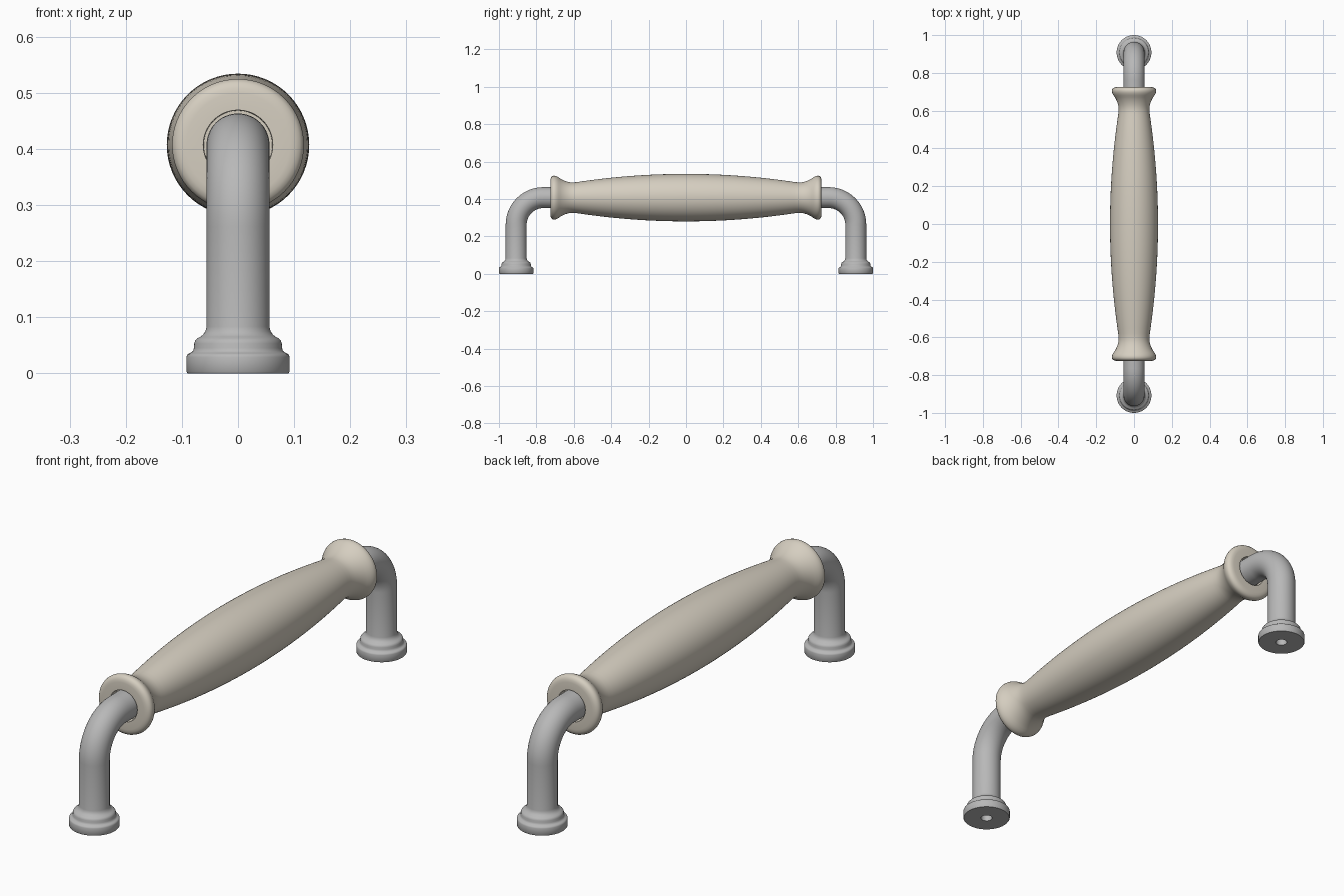
import bpy, bmesh, math
from mathutils import Vector

if "Cube" in bpy.data.objects:
    bpy.data.objects.remove(bpy.data.objects["Cube"])

SEG = 64
AXIS_Z = 0.407      # height of the grip axis
LEG_Y = 0.908       # distance of each leg from the middle
ROD_R = 0.056
BEND_R = 0.145


def material(name, rgb):
    m = bpy.data.materials.new(name)
    m.diffuse_color = (*rgb, 1)
    m.use_nodes = True
    m.node_tree.nodes["Principled BSDF"].inputs["Base Color"].default_value = m.diffuse_color
    return m


metal = material("grey metal", (0.48, 0.48, 0.48))
cream = material("cream ceramic", (0.67, 0.62, 0.53))


def sweep(name, rings, mat):
    """Skin circles given as (y, z, tilt angle, radius); they lie across the YZ path."""
    bm = bmesh.new()
    loops = []
    for y, z, tilt, r in rings:
        side = Vector((0, math.cos(tilt), math.sin(tilt)))
        loops.append([bm.verts.new(Vector((0, y, z))
                      + Vector((1, 0, 0)) * r * math.cos(a) + side * r * math.sin(a))
                      for a in (2 * math.pi * i / SEG for i in range(SEG))])
    for a, b in zip(loops, loops[1:]):
        for i in range(SEG):
            j = (i + 1) % SEG
            bm.faces.new((a[i], a[j], b[j], b[i]))
    bm.faces.new(loops[0])
    bm.faces.new(loops[-1])
    bmesh.ops.recalc_face_normals(bm, faces=bm.faces)
    me = bpy.data.meshes.new(name)
    bm.to_mesh(me)
    bm.free()
    me.materials.append(mat)
    ob = bpy.data.objects.new(name, me)
    bpy.context.collection.objects.link(ob)
    bpy.ops.object.select_all(action='DESELECT')
    ob.select_set(True)
    bpy.context.view_layer.objects.active = ob
    bpy.ops.object.shade_smooth_by_angle(angle=math.radians(40))
    return ob


# Stepped foot with a screw hole below: (radius, height)
foot = [(0.022, 0.09), (0.022, 0.0), (0.090, 0.0), (0.092, 0.003), (0.092, 0.029),
        (0.0905, 0.033), (0.087, 0.0355), (0.083, 0.037), (0.080, 0.040),
        (0.0785, 0.045), (0.078, 0.053), (0.0765, 0.058), (0.073, 0.062),
        (0.067, 0.065), (0.062, 0.069), (0.058, 0.075), (ROD_R, 0.083)]

# Legs: foot, upright, quarter bend, then a short run into the grip
for s, label in ((-1, "front"), (1, "back")):
    rings = [(s * LEG_Y, z, 0, r) for r, z in foot]
    for i in range(17):
        a = math.pi / 2 * i / 16
        rings.append((s * (LEG_Y - BEND_R + BEND_R * math.cos(a)),
                      AXIS_Z - BEND_R + BEND_R * math.sin(a), s * a, ROD_R))
    rings.append((s * 0.66, AXIS_Z, s * math.pi / 2, ROD_R))
    sweep(label + "_leg", rings, metal)

# Grip: barrel body, flared collar, rounded rim and recessed socket (y, radius)
half = [(0.58 * i / 20, 0.127 - 0.0435 * (i / 20) ** 2) for i in range(21)]
half += [(0.60, 0.0815), (0.615, 0.0815), (0.63, 0.084), (0.645, 0.0885), (0.66, 0.095),
         (0.672, 0.102), (0.682, 0.109), (0.690, 0.1135), (0.698, 0.1165), (0.706, 0.1175),
         (0.714, 0.1155), (0.720, 0.110), (0.7235, 0.102), (0.725, 0.092),
         (0.725, 0.062), (0.695, 0.061)]
profile = [(-y, r) for y, r in reversed(half[1:])] + half
sweep("grip", [(y, AXIS_Z, math.pi / 2, r) for y, r in profile], cream)
